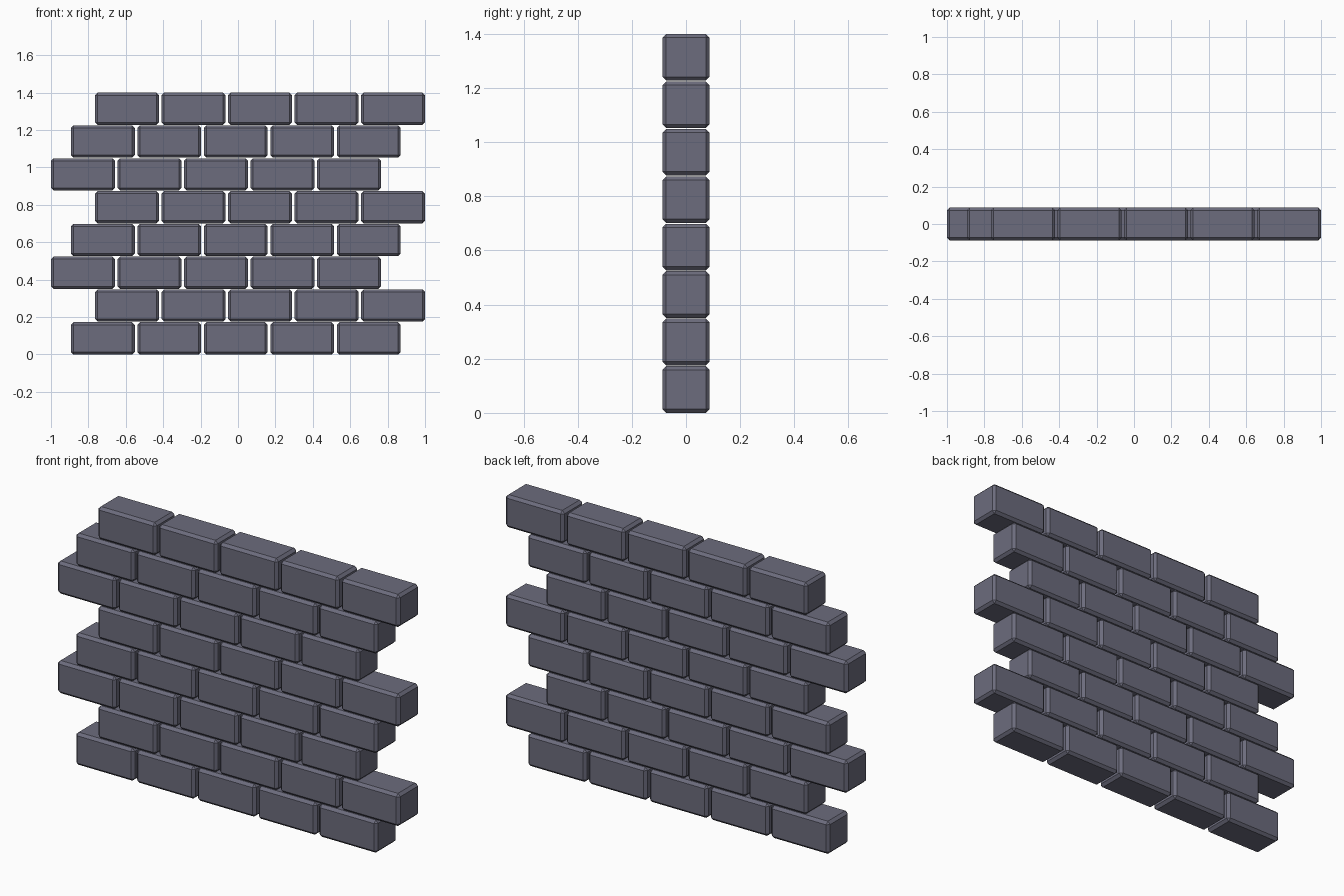
import bpy, bmesh
from mathutils import Matrix

if "Cube" in bpy.data.objects:
    bpy.data.objects.remove(bpy.data.objects["Cube"])

W, D, H = 0.342, 0.174, 0.1725      # brick size
PX, PZ = 0.3555, 0.1753             # brick and row spacing
STARTS = (-0.894, -0.764, -1.0)     # left end of each row, repeating
CHAMFER = 0.014

mat = bpy.data.materials.new("slate grey")
mat.diffuse_color = (0.15, 0.15, 0.205, 1)
mat.use_nodes = True
mat.node_tree.nodes["Principled BSDF"].inputs["Base Color"].default_value = mat.diffuse_color

# one chamfered brick, shared by the whole wall
bm = bmesh.new()
bmesh.ops.create_cube(bm, size=1, matrix=Matrix.Diagonal((W, D, H, 1)))
bmesh.ops.bevel(bm, geom=bm.edges[:], offset=CHAMFER, segments=1,
                affect='EDGES', profile=0.5)
mesh = bpy.data.meshes.new("brick")
bm.to_mesh(mesh)
bm.free()
mesh.materials.append(mat)

# eight staggered rows of five bricks
for row in range(8):
    for col in range(5):
        brick = bpy.data.objects.new(f"brick_row{row + 1}_{col + 1}", mesh)
        brick.location = (STARTS[row % 3] + W / 2 + col * PX, 0, H / 2 + row * PZ)
        bpy.context.collection.objects.link(brick)
